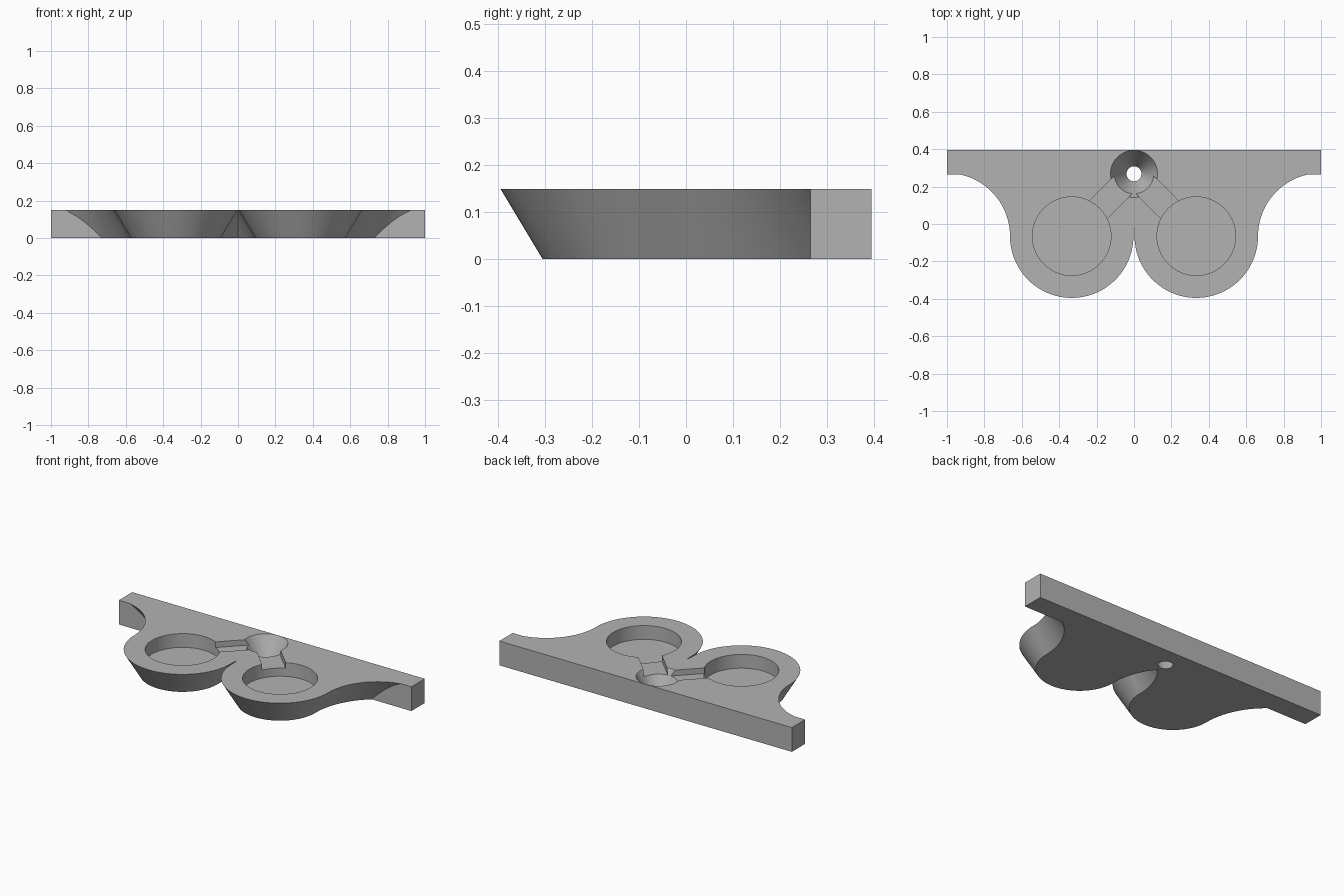
import bpy, bmesh
from math import sin, cos, asin, pi, sqrt
from mathutils import Matrix, Vector

if "Cube" in bpy.data.objects:
    bpy.data.objects.remove(bpy.data.objects["Cube"])

HEIGHT, DRAFT = 0.15, 0.09          # thickness and inward taper at the bottom
CX, CY, LOBE_R = 0.333, -0.065, 0.33
FILLET_X, FILLET_R = 1.0, 0.337
BAR_FRONT, BACK = 0.265, 0.395
FUNNEL = Vector((0, 0.268, 0))
LEVELS, STEPS = 8, 24

grey = bpy.data.materials.new("plain grey")
grey.use_nodes = True
colour = (0.45, 0.45, 0.45, 1)
grey.diffuse_color = colour
grey.node_tree.nodes["Principled BSDF"].inputs["Base Color"].default_value = colour


def make_object(name, bm):
    bmesh.ops.recalc_face_normals(bm, faces=bm.faces)
    mesh = bpy.data.meshes.new(name)
    bm.to_mesh(mesh)
    bm.free()
    mesh.materials.append(grey)
    obj = bpy.data.objects.new(name, mesh)
    bpy.context.collection.objects.link(obj)
    return obj


def outline(inset):
    """Closed outline of the plate, drawn with its edge moved in by inset."""
    lobe, fillet = LOBE_R - inset, FILLET_R + inset
    half = []
    # inner fillet, from the centre notch down to the lobe
    end = asin(sqrt(fillet ** 2 - CX ** 2) / fillet)
    for i in range(STEPS):
        a = end * (1 - i / STEPS)
        half.append((fillet * cos(a) - CX, CY + fillet * sin(a)))
    half[0] = (0, half[0][1])
    # rounded lobe
    for i in range(2 * STEPS):
        a = pi + pi * i / (2 * STEPS)
        half.append((CX + lobe * cos(a), CY + lobe * sin(a)))
    # outer fillet up to the bar
    end = asin((BAR_FRONT - CY) / fillet)
    for i in range(STEPS + 1):
        a = end * i / STEPS
        half.append((FILLET_X - fillet * cos(a), CY + fillet * sin(a)))
    half += [(1, BAR_FRONT), (1, BACK)]
    return half + [(-x, y) for x, y in reversed(half[1:])]


# Tapered plate with two lobes and a straight back bar
bm = bmesh.new()
rings = []
for k in range(LEVELS + 1):
    t = k / LEVELS
    rings.append([bm.verts.new((x, y, HEIGHT * t)) for x, y in outline(DRAFT * (1 - t))])
for low, high in zip(rings, rings[1:]):
    n = len(low)
    for i in range(n):
        j = (i + 1) % n
        bm.faces.new((low[i], low[j], high[j], high[i]))
bm.faces.new(rings[0])
bm.faces.new(rings[-1])
plate = make_object("twin_cup_plate", bm)


def cone_cutter(name, centre, r_low, r_high, z_low, z_high):
    bm = bmesh.new()
    bmesh.ops.create_cone(bm, cap_ends=True, segments=64, radius1=r_low, radius2=r_high,
                          depth=z_high - z_low,
                          matrix=Matrix.Translation((centre[0], centre[1], (z_low + z_high) / 2)))
    return make_object(name, bm)


def channel_cutter(name, start, finish, width, floor, top):
    bm = bmesh.new()
    span = finish - start
    mid = (start + finish) / 2
    mid.z = (floor + top) / 2
    turn = span.to_track_quat('X', 'Z').to_matrix().to_4x4()
    size = Matrix.Diagonal((span.length, width, top - floor, 1))
    bmesh.ops.create_cube(bm, size=1, matrix=Matrix.Translation(mid) @ turn @ size)
    return make_object(name, bm)


# Cup recesses, feed channels and the drain funnel
cutters = []
for side, label in ((1, "left"), (-1, "right")):
    cup = Vector((side * CX, CY, 0))
    cutters.append(cone_cutter(label + "_cup_cutter", cup, 0.21, 0.21, 0.065, 0.2))
    cutters.append(channel_cutter(label + "_channel_cutter", cup, FUNNEL, 0.134, 0.115, 0.2))
slope = (0.126 - 0.04) / HEIGHT
over = 0.01
cutters.append(cone_cutter("funnel_cutter", FUNNEL, 0.04 - slope * over,
                           0.126 + slope * over, -over, HEIGHT + over))

bpy.ops.object.select_all(action='DESELECT')
plate.select_set(True)
bpy.context.view_layer.objects.active = plate
for cutter in cutters:
    cutter.hide_render = True
    mod = plate.modifiers.new(cutter.name, 'BOOLEAN')
    mod.operation = 'DIFFERENCE'
    mod.solver = 'EXACT'
    mod.object = cutter
    bpy.ops.object.modifier_apply(modifier=mod.name)
    bpy.data.objects.remove(cutter)

bpy.ops.object.shade_smooth_by_angle(angle=pi / 6)
